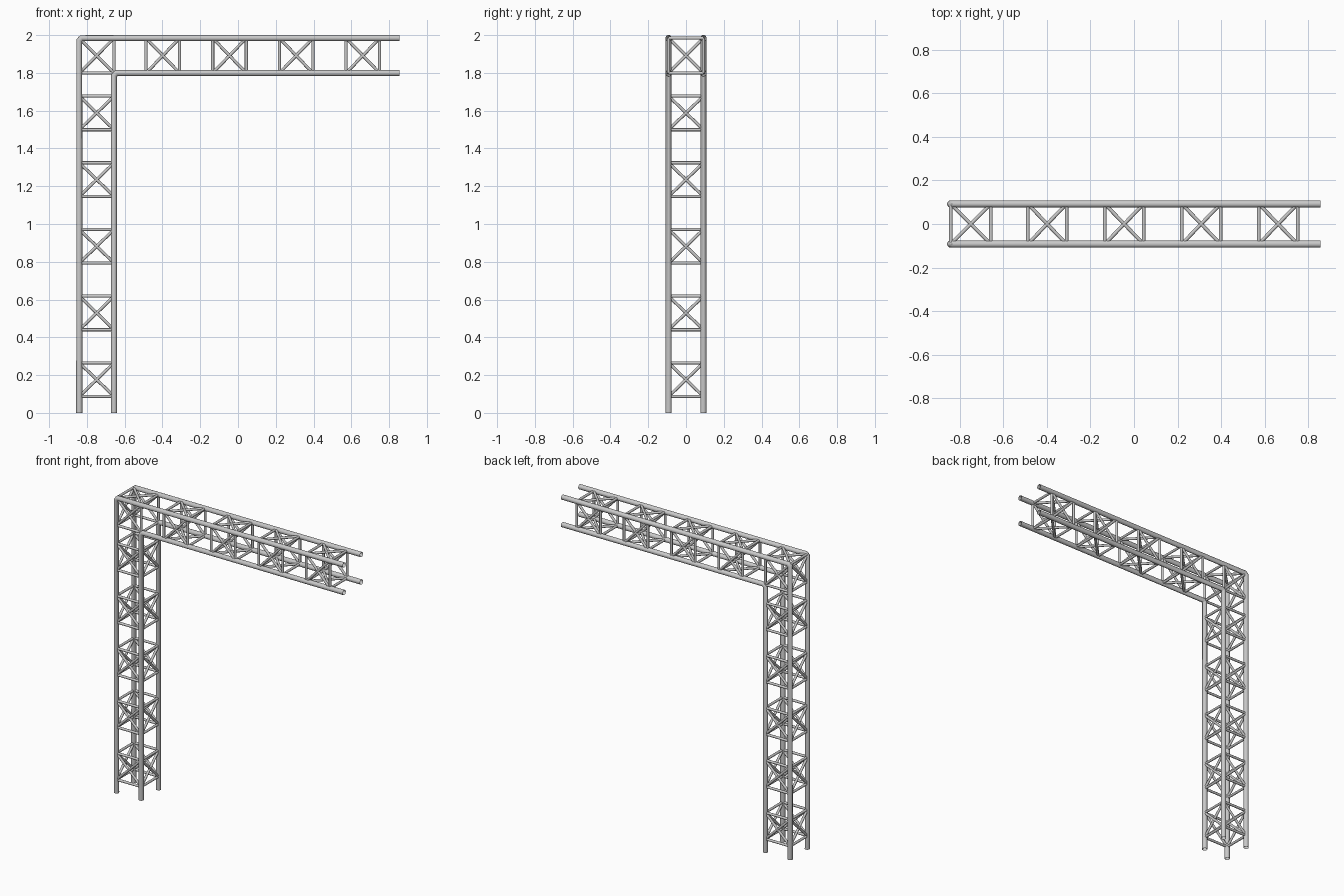
import bpy, bmesh, math
from mathutils import Vector, Matrix

if "Cube" in bpy.data.objects:
    bpy.data.objects.remove(bpy.data.objects["Cube"], do_unlink=True)

metal = bpy.data.materials.new("aluminium_grey")
metal.use_nodes = True
grey = (0.58, 0.58, 0.58, 1)
metal.diffuse_color = grey
metal.node_tree.nodes["Principled BSDF"].inputs["Base Color"].default_value = grey

XO, XI = -0.84, -0.656      # outer and inner column chords
ZT, ZB = 1.984, 1.799       # top and bottom beam chords
Y = 0.092
END = 0.856
R_TUBE, R_BAR = 0.0165, 0.0083
BEND = 0.012                # size of the elbow chamfer
CELL, PITCH = 0.178, 0.353


def bar(bm, a, b):
    a, b = Vector(a), Vector(b)
    rot = (b - a).to_track_quat('Z', 'Y').to_matrix().to_4x4()
    bmesh.ops.create_cone(bm, cap_ends=True, segments=12, radius1=R_BAR, radius2=R_BAR,
                          depth=(b - a).length,
                          matrix=Matrix.Translation((a + b) / 2) @ rot)


def add_object(name, data):
    """Link an object, turn it into a mesh and shade it smooth."""
    data.materials.append(metal)
    ob = bpy.data.objects.new(name, data)
    bpy.context.collection.objects.link(ob)
    bpy.ops.object.select_all(action='DESELECT')
    ob.select_set(True)
    bpy.context.view_layer.objects.active = ob
    if ob.type == 'CURVE':
        bpy.ops.object.convert(target='MESH')
    bpy.ops.object.shade_smooth_by_angle(angle=math.radians(40))


def pipe(name, points):
    """Open-ended pipe swept along a bent path."""
    curve = bpy.data.curves.new(name, 'CURVE')
    curve.dimensions = '3D'
    curve.bevel_depth = R_TUBE
    curve.bevel_resolution = 6
    spline = curve.splines.new('POLY')
    spline.points.add(len(points) - 1)
    for point, co in zip(spline.points, points):
        point.co = (*co, 1)
    add_object(name, curve)


def brace(name, panels):
    """Panels are four corners and a flag for crossed diagonals."""
    bm = bmesh.new()
    for (a, b, c, d), crossed in panels:
        bar(bm, a, b)
        bar(bm, c, d)
        if crossed:
            bar(bm, a, c)
            bar(bm, b, d)
    mesh = bpy.data.meshes.new(name)
    bm.to_mesh(mesh)
    bm.free()
    add_object(name, mesh)


def box_panels(ring0, ring1):
    """Four crossed sides between two rings of four corners."""
    return [((ring0[i - 1], ring0[i], ring1[i], ring1[i - 1]), True) for i in range(4)]


def column_ring(z):
    return [(XO, -Y, z), (XI, -Y, z), (XI, Y, z), (XO, Y, z)]


def beam_ring(x):
    return [(x, -Y, ZB), (x, Y, ZB), (x, Y, ZT), (x, -Y, ZT)]


# Main pipes: column legs turn into beam chords at chamfered elbows
for side, y in (("front", -Y), ("back", Y)):
    for level, x, z in (("outer", XO, ZT), ("inner", XI, ZB)):
        pipe(f"{side}_{level}_main_pipe",
             [(x, y, 0), (x, y, z - BEND), (x + BEND, y, z), (END, y, z)])

# Column bracing
for i in range(5):
    z = 0.087 + i * PITCH
    brace(f"column_brace_{i + 1}", box_panels(column_ring(z), column_ring(z + CELL)))

# Beam bracing
for i in range(4):
    x = -0.487 + i * PITCH
    brace(f"beam_brace_{i + 1}", box_panels(beam_ring(x), beam_ring(x + CELL)))

# Corner bracing: crosses on front, back, outer and top faces, open inner frame
low, high = column_ring(ZB), column_ring(ZT)
brace("corner_brace", [
    ((low[0], low[1], high[1], high[0]), True),
    ((low[3], low[2], high[2], high[3]), True),
    ((low[0], low[3], high[3], high[0]), True),
    ((high[0], high[3], high[2], high[1]), True),
    ((low[1], high[1], high[2], low[2]), False),
    ((low[1], low[2], high[2], high[1]), False),
])
